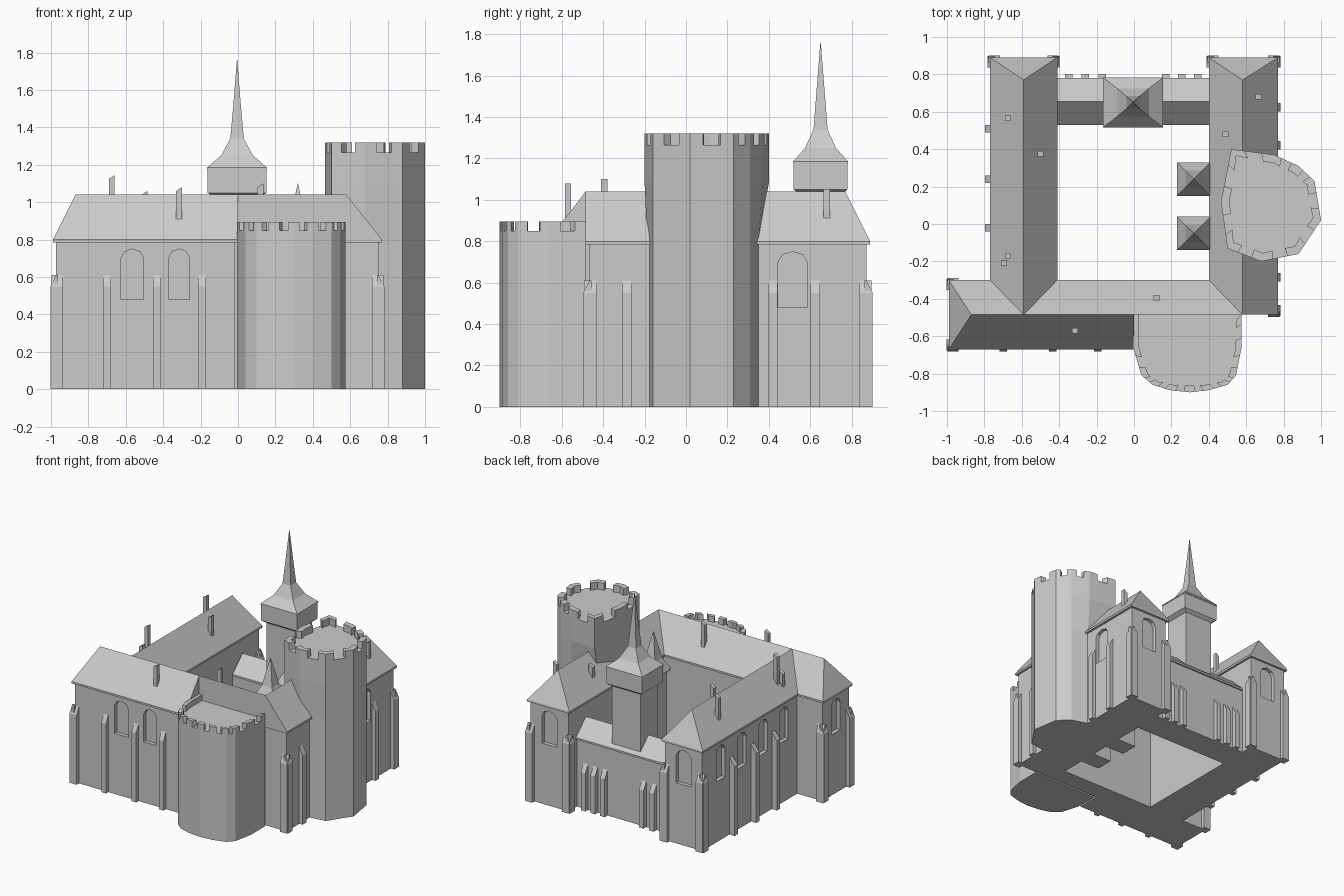
import bpy, bmesh
from mathutils import Vector

if "Cube" in bpy.data.objects:
    bpy.data.objects.remove(bpy.data.objects["Cube"])


def make(name, verts, faces):
    me = bpy.data.meshes.new(name)
    me.from_pydata([tuple(v) for v in verts], [], faces)
    bm = bmesh.new()
    bm.from_mesh(me)
    bmesh.ops.recalc_face_normals(bm, faces=bm.faces)
    bm.to_mesh(me)
    bm.free()
    ob = bpy.data.objects.new(name, me)
    bpy.context.collection.objects.link(ob)
    return ob


def loft(name, rings):
    """Solid through a list of rings with equal point counts."""
    n = len(rings[0])
    verts = [p for r in rings for p in r]
    faces = [tuple(range(n)), tuple(range(len(verts) - n, len(verts)))]
    for k in range(len(rings) - 1):
        for i in range(n):
            j = (i + 1) % n
            faces.append((k * n + i, k * n + j, (k + 1) * n + j, (k + 1) * n + i))
    return make(name, verts, faces)


def prism(name, poly, z0, z1):
    return loft(name, [[(x, y, z) for x, y in poly] for z in (z0, z1)])


def rect(cx, cy, hx, hy):
    return [(cx - hx, cy - hy), (cx + hx, cy - hy), (cx + hx, cy + hy), (cx - hx, cy + hy)]


def inset(poly, d):
    """Inset a counter-clockwise right-angled outline."""
    out = []
    for i, p in enumerate(poly):
        p, a, b = Vector(p), Vector(poly[i - 1]), Vector(poly[(i + 1) % len(poly)])
        u, v = (p - a).normalized(), (b - p).normalized()
        out.append(tuple(p + d * Vector((-u.y - v.y, u.x + v.x))))
    return out


def spire(name, cx, cy, profile):
    return loft(name, [[(x, y, z) for x, y in rect(cx, cy, hx, hy)] for hx, hy, z in profile])


def sweep(name, x, y, out, profile, w):
    """Profile (distance, height) facing direction out, given a width."""
    o, s = Vector((*out, 0)), Vector((-out[1], out[0], 0))
    base = Vector((x, y, 0))
    return loft(name, [[base + o * d + s * t + Vector((0, 0, z)) for d, z in profile]
                       for t in (-w / 2, w / 2)])


def buttress(x, y, out, w=0.045, d=0.03, h=0.61):
    return sweep("buttress", x, y, out, [(-0.01, 0), (d, 0), (d, h - 0.06), (0, h), (-0.01, h)], w)


N, S, E, W = (0, 1), (0, -1), (1, 0), (-1, 0)

# Main wings: one U-shaped outline for walls and cornice
eave = [(-0.99, -0.67), (0, -0.67), (0, -0.485), (0.77, -0.485), (0.77, 0.89), (0.40, 0.89),
        (0.40, -0.30), (-0.41, -0.30), (-0.41, 0.89), (-0.77, 0.89), (-0.77, -0.30), (-0.99, -0.30)]
walls = prism("wing_walls", inset(eave, 0.018), 0, 0.79)
prism("cornice", eave, 0.785, 0.8)

# Hipped roof
ridge = [(-0.87, -0.485), (-0.59, -0.485), (0, -0.485), (0.58, -0.485), (0.58, 0.77), (-0.59, 0.77)]
rv = [(x, y, 0.8) for x, y in eave] + [(x, y, 1.04) for x, y in ridge]
make("main_roof", rv, [
    (0, 1, 14, 13, 12), (11, 0, 12), (11, 12, 13, 10), (10, 13, 17, 9), (9, 17, 8),
    (8, 17, 13, 7), (7, 13, 14, 15, 6), (6, 15, 16, 5), (5, 16, 4), (4, 16, 15, 3),
    (2, 3, 15, 14), (1, 2, 14)])

# Recessed arched windows cut into the walls
wins = [(-0.565, -0.652, S, 0.12), (-0.315, -0.652, S, 0.11), (0.752, 0.515, E, 0.14),
        (0.585, 0.872, N, 0.13), (-0.59, 0.872, N, 0.13), (-0.972, -0.485, W, 0.11)]
wins += [(-0.752, y, W, 0.11) for y in (0.64, 0.375, 0.11, -0.15)]
cutters = []
for x, y, o, w in wins:
    s, h = Vector((-o[1], o[0], 0)), w / 2
    arch = [(-h, 0.48), (h, 0.48), (h, 0.70), (h * 0.7, 0.735), (0, 0.75), (-h * 0.7, 0.735), (-h, 0.70)]
    cutters.append(loft("window_cutter", [[Vector((x + o[0] * d, y + o[1] * d, z)) + s * t
                                           for t, z in arch] for d in (-0.03, 0.05)]))
for c in cutters:
    m = walls.modifiers.new("window", 'BOOLEAN')
    m.object, m.operation, m.solver = c, 'DIFFERENCE', 'EXACT'
bpy.context.view_layer.update()
cut = bpy.data.meshes.new_from_object(walls.evaluated_get(bpy.context.evaluated_depsgraph_get()))
walls.modifiers.clear()
walls.data = cut
for c in cutters:
    bpy.data.objects.remove(c)

# Wall buttresses
for x in (-0.70, -0.435, -0.195):
    buttress(x, -0.652, S, 0.04)
for y in (0.51, 0.24, -0.02):
    buttress(-0.752, y, W, 0.04, 0.045)
for y in (0.625, 0.42, -0.285):
    buttress(0.752, y, E)

# Paired buttresses at the outer corners
for x, y, ox, oy in [(-0.972, -0.652, W, S), (-0.972, -0.318, W, N), (-0.752, 0.872, W, N),
                     (-0.428, 0.872, E, N), (0.418, 0.872, W, N), (0.752, 0.872, E, N),
                     (0.752, -0.467, E, S)]:
    buttress(x, y - oy[1] * 0.005, ox, 0.06)
    buttress(x - ox[0] * 0.005, y, oy, 0.06)

# Low north gallery
prism("gallery_wall", [(-0.43, 0.545), (0.42, 0.545), (0.42, 0.768), (-0.43, 0.768)], 0, 0.55)
sweep("gallery_roof", 0, 0.655, N, [(-0.125, 0.535), (0.125, 0.535), (0.125, 0.55), (0, 0.67), (-0.125, 0.55)], 0.84)
for x in (-0.35, -0.26, -0.17, 0.17, 0.255, 0.34):
    buttress(x, 0.768, N, 0.04, 0.035, 0.36)

# Spire tower on the gallery
prism("spire_shaft", rect(-0.005, 0.65, 0.125, 0.105), 0, 1.06)
spire("spire_tower_top", -0.005, 0.65, [(0.125, 0.105, 1.03), (0.157, 0.13, 1.05), (0.157, 0.13, 1.175)])
spire("tall_spire", -0.005, 0.65, [(0.16, 0.133, 1.175), (0.16, 0.133, 1.185), (0.085, 0.075, 1.25),
                                   (0.036, 0.034, 1.34), (0.02, 0.02, 1.52), (0.001, 0.001, 1.76)])

# Two courtyard turrets
for y in (0.24, -0.05):
    prism("turret_body", [(0.25, y - 0.072), (0.43, y - 0.072), (0.43, y + 0.072), (0.25, y + 0.072)], 0, 0.8)
    spire("turret_roof", 0.32, y, [(0.09, 0.09, 0.785), (0.09, 0.09, 0.8), (0.045, 0.045, 0.89),
                                   (0.022, 0.022, 1.0), (0.001, 0.001, 1.10)])


def battlements(poly, z0, z1, t, closed=True):
    """Corner merlons along an outline, leaving gaps mid-edge."""
    pts = [Vector(p) for p in poly]
    c = sum(pts, Vector((0, 0))) / len(pts)
    n = len(pts)
    for i in range(n):
        p = pts[i]
        a = p.lerp(pts[i - 1], 0.3) if closed or i > 0 else p
        b = p.lerp(pts[(i + 1) % n], 0.3) if closed or i < n - 1 else p
        outer = [q for k, q in enumerate((a, p, b)) if k == 1 or q != p]
        inner = [q + (c - q).normalized() * t for q in reversed(outer)]
        prism("merlon", [tuple(q) for q in outer + inner], z0 - 0.005, z1)


# Round front bastion
bastion = [(-0.005, -0.483), (-0.005, -0.66), (0.04, -0.81), (0.10, -0.86), (0.19, -0.888), (0.30, -0.9),
           (0.40, -0.888), (0.50, -0.86), (0.545, -0.81), (0.575, -0.66), (0.575, -0.483)]
prism("front_bastion", bastion, 0, 0.85)
battlements(bastion, 0.85, 0.895, 0.035, False)
prism("bastion_side_parapet", [(-0.005, -0.67), (0.025, -0.67), (0.025, -0.485), (-0.005, -0.485)], 0.84, 0.895)

# Great east tower, widening slightly above the eaves
keep = [(0.465, 0.12), (0.50, -0.13), (0.68, -0.20), (0.88, -0.16), (1.0, 0.02), (0.965, 0.23),
        (0.88, 0.31), (0.75, 0.37), (0.52, 0.40)]
low = [(x, max(-0.187, min(0.35, y))) for x, y in keep]
loft("east_tower", [[(x, y, z) for x, y in r] for r, z in ((low, 0), (low, 0.8), (keep, 1.08), (keep, 1.265))])
battlements(keep, 1.265, 1.32, 0.045)

# Chimneys with slanted tops
for x, y, z0, z1 in [(-0.675, 0.565, 0.88, 1.10), (-0.5, 0.375, 0.88, 1.06), (-0.675, -0.17, 0.88, 1.145),
                     (-0.695, -0.21, 0.84, 1.0), (0.12, -0.395, 0.88, 1.10), (0.665, 0.68, 0.90, 1.05),
                     (-0.315, -0.57, 0.90, 1.08), (0.49, 0.48, 0.88, 1.0)]:
    sweep("chimney", x, y, E, [(-0.016, z0), (0.016, z0), (0.016, z1), (-0.016, z1 - 0.02)], 0.03)
